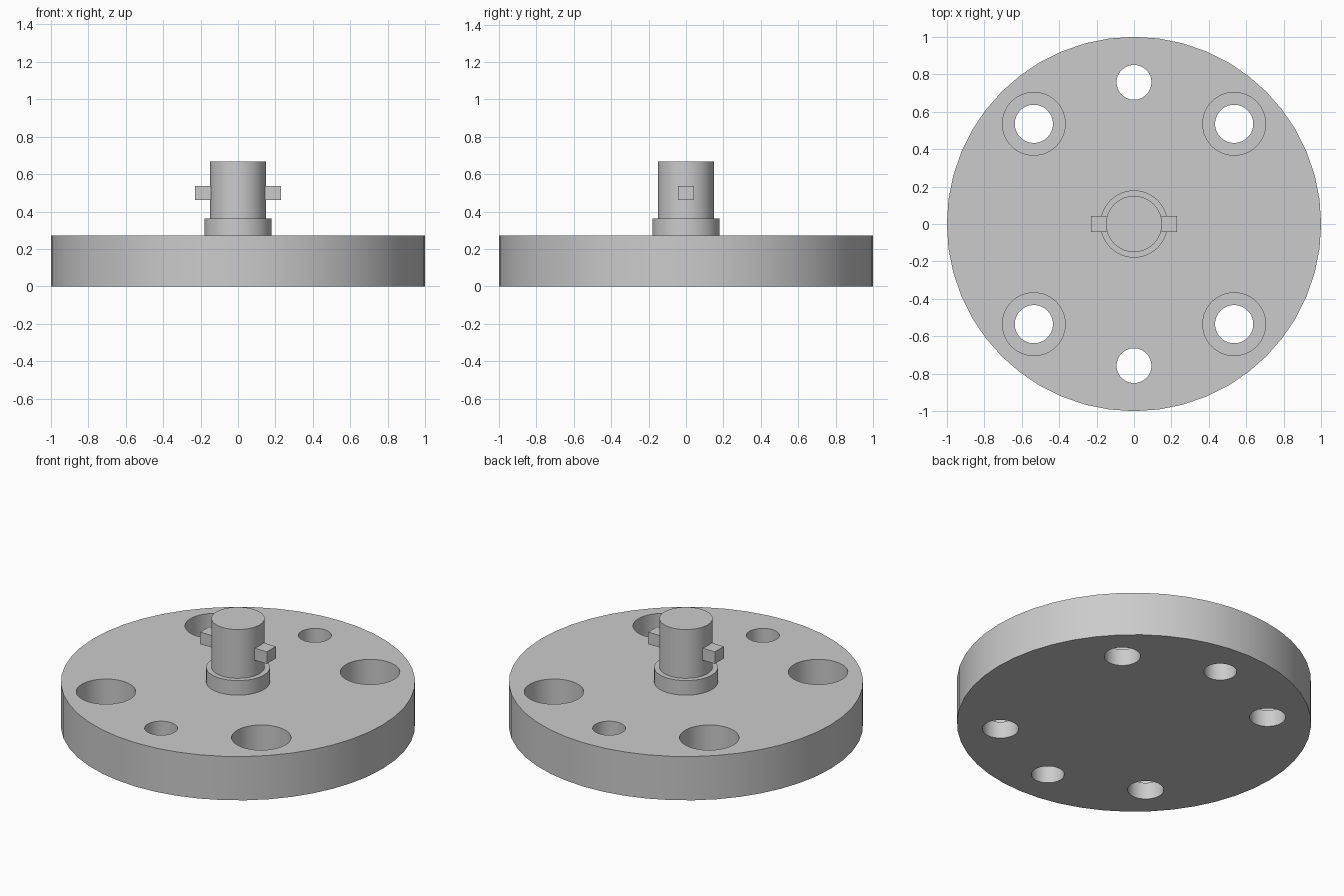
import bpy, bmesh, math

if "Cube" in bpy.data.objects:
    bpy.data.objects.remove(bpy.data.objects["Cube"], do_unlink=True)

# Plain grey metal
grey = bpy.data.materials.new("grey metal")
grey.use_nodes = True
colour = (0.6, 0.6, 0.6, 1)
grey.diffuse_color = colour
grey.node_tree.nodes["Principled BSDF"].inputs["Base Color"].default_value = colour


def add_object(name, bm, location=(0, 0, 0)):
    bmesh.ops.recalc_face_normals(bm, faces=bm.faces)
    mesh = bpy.data.meshes.new(name)
    bm.to_mesh(mesh)
    bm.free()
    mesh.materials.append(grey)
    obj = bpy.data.objects.new(name, mesh)
    obj.location = location
    bpy.context.collection.objects.link(obj)
    return obj


def lathe(name, profile, steps=48, location=(0, 0, 0)):
    """Turn an open (radius, z) profile around z, capping both ends."""
    bm = bmesh.new()
    rings = []
    for r, z in profile:
        angles = [math.tau * i / steps for i in range(steps)]
        rings.append([bm.verts.new((r * math.cos(a), r * math.sin(a), z)) for a in angles])
    for low, high in zip(rings, rings[1:]):
        for i in range(steps):
            j = (i + 1) % steps
            bm.faces.new((low[i], low[j], high[j], high[i]))
    bm.faces.new(rings[0])
    bm.faces.new(rings[-1])
    return add_object(name, bm, location)


def smooth(obj):
    bpy.ops.object.select_all(action='DESELECT')
    obj.select_set(True)
    bpy.context.view_layer.objects.active = obj
    bpy.ops.object.shade_smooth_by_angle(angle=math.radians(30))


top = 0.273
bolt_circle = 0.757

# Round base plate
plate = lathe("base_plate", [(1, 0), (1, top)])

# Four counterbored bolt holes and two plain dowel holes
bolt_hole = [(0.102, -0.1), (0.102, 0.105), (0.168, 0.105), (0.168, top + 0.1)]
dowel_hole = [(0.093, -0.1), (0.093, top + 0.1)]
for degrees in (45, 90, 135, 225, 270, 315):
    a = math.radians(degrees)
    profile = dowel_hole if degrees % 90 == 0 else bolt_hole
    cutter = lathe("hole_cutter", profile,
                   location=(bolt_circle * math.cos(a), bolt_circle * math.sin(a), 0))
    cutter.hide_render = True
    cutter.hide_set(True)
    cut = plate.modifiers.new("hole", 'BOOLEAN')
    cut.operation = 'DIFFERENCE'
    cut.solver = 'EXACT'
    cut.object = cutter

# Apply the cuts so that the hole walls are shaded with the plate
bpy.context.view_layer.update()
cut_mesh = bpy.data.meshes.new_from_object(
    plate.evaluated_get(bpy.context.evaluated_depsgraph_get()))
plate.modifiers.clear()
plate.data = cut_mesh
for obj in [o for o in bpy.data.objects if o.name.startswith("hole_cutter")]:
    bpy.data.objects.remove(obj, do_unlink=True)
smooth(plate)

# Stepped centre post
smooth(lathe("centre_post", [(0.18, top), (0.18, 0.364), (0.15, 0.364), (0.15, 0.668)]))

# Square lugs on both sides of the post
for side, x in (("left", 0.185), ("right", -0.185)):
    bm = bmesh.new()
    bmesh.ops.create_cube(bm, size=1)
    bmesh.ops.scale(bm, vec=(0.09, 0.088, 0.075), verts=bm.verts)
    add_object(side + "_lug", bm, (x, 0, 0.5))
